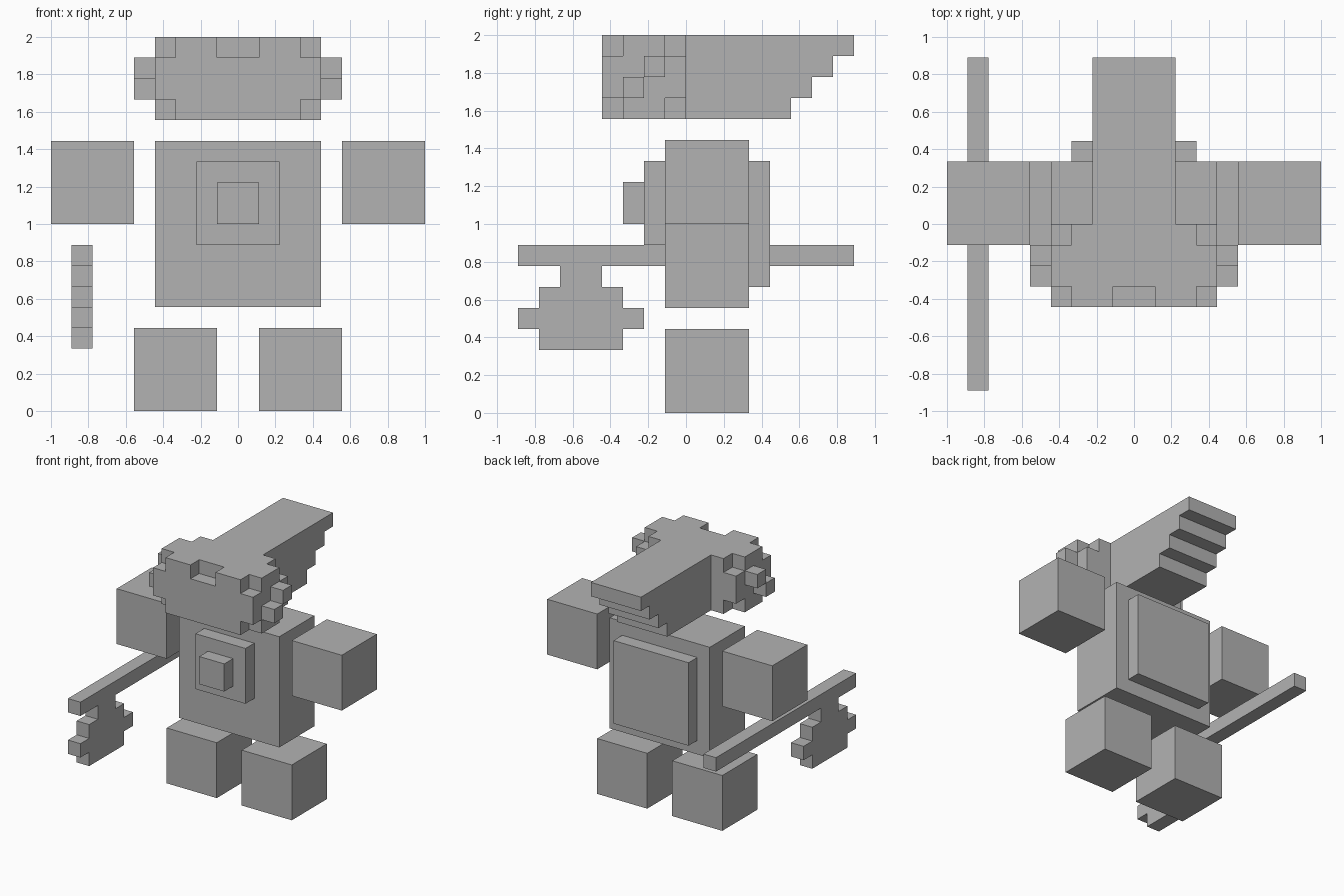
import bpy
import bmesh
from itertools import product
from mathutils import Vector

UNIT = 1 / 9  # size of one block

if "Cube" in bpy.data.objects:
    bpy.data.objects.remove(bpy.data.objects["Cube"], do_unlink=True)

grey = bpy.data.materials.new("plain_grey")
grey.use_nodes = True
grey.diffuse_color = (0.45, 0.45, 0.45, 1)
grey.node_tree.nodes["Principled BSDF"].inputs["Base Color"].default_value = grey.diffuse_color


def box(x, y, z):
    """Cells filling the given (start, end) spans."""
    return set(product(range(*x), range(*y), range(*z)))


def build(name, cells):
    """Outer skin of a set of block cells, with flat areas merged."""
    bm = bmesh.new()
    verts = {}

    def vert(corner):
        key = tuple(corner)
        if key not in verts:
            verts[key] = bm.verts.new(Vector(key) * UNIT)
        return verts[key]

    for cell in cells:
        for axis, side in product(range(3), (0, 1)):
            neighbour = list(cell)
            neighbour[axis] += 2 * side - 1
            if tuple(neighbour) in cells:
                continue
            ring = []
            for a, b in ((0, 0), (1, 0), (1, 1), (0, 1)):
                corner = list(cell)
                corner[axis] += side
                corner[(axis + 1) % 3] += a
                corner[(axis + 2) % 3] += b
                ring.append(vert(corner))
            bm.faces.new(ring if side else ring[::-1])
    bmesh.ops.dissolve_limit(bm, angle_limit=0.01, verts=bm.verts[:], edges=bm.edges[:])
    mesh = bpy.data.meshes.new(name)
    bm.to_mesh(mesh)
    bm.free()
    mesh.materials.append(grey)
    obj = bpy.data.objects.new(name, mesh)
    bpy.context.collection.objects.link(obj)
    return obj


def build_pair(name, cells):
    """The left part and its mirror image on the right."""
    build("left_" + name, cells)
    build("right_" + name, {(-1 - x, y, z) for x, y, z in cells})


# Body with stacked chest plates and a back plate
build("torso", box((-4, 4), (-1, 3), (5, 13)))
build("chest_plate", box((-2, 2), (-2, -1), (8, 12)))
build("chest_stud", box((-1, 1), (-3, -2), (9, 11)))
build("back_plate", box((-3, 3), (3, 4), (6, 12)))

# Floating limbs
build_pair("arm", box((5, 9), (-1, 3), (9, 13)))
build_pair("leg", box((1, 5), (-1, 3), (0, 4)))

# Head with its corners and brow notch cut away
head = box((-4, 4), (-4, 0), (14, 18))
head -= set(product((-4, 3), (-4, -1), (14, 17)))
head -= box((-1, 1), (-4, -3), (17, 18))
build("head", head)

# Diagonal pair of studs on each side of the head
build_pair("lower_ear_stud", box((4, 5), (-3, -2), (15, 16)))
build_pair("upper_ear_stud", box((4, 5), (-2, -1), (16, 17)))

# Crest stepping outward behind the head
crest = set()
for step in range(4):
    crest |= box((-2, 2), (0, 5 + step), (14 + step, 15 + step))
build("crest", crest)

# Axe: long handle and a stepped blade hanging below its front end
build("axe_handle", box((-8, -7), (-8, 8), (7, 8)))
blade = set()
for row, half_width in enumerate((2, 3, 2, 1)):
    blade |= box((-8, -7), (-5 - half_width, -5 + half_width), (3 + row, 4 + row))
build("axe_blade", blade)
